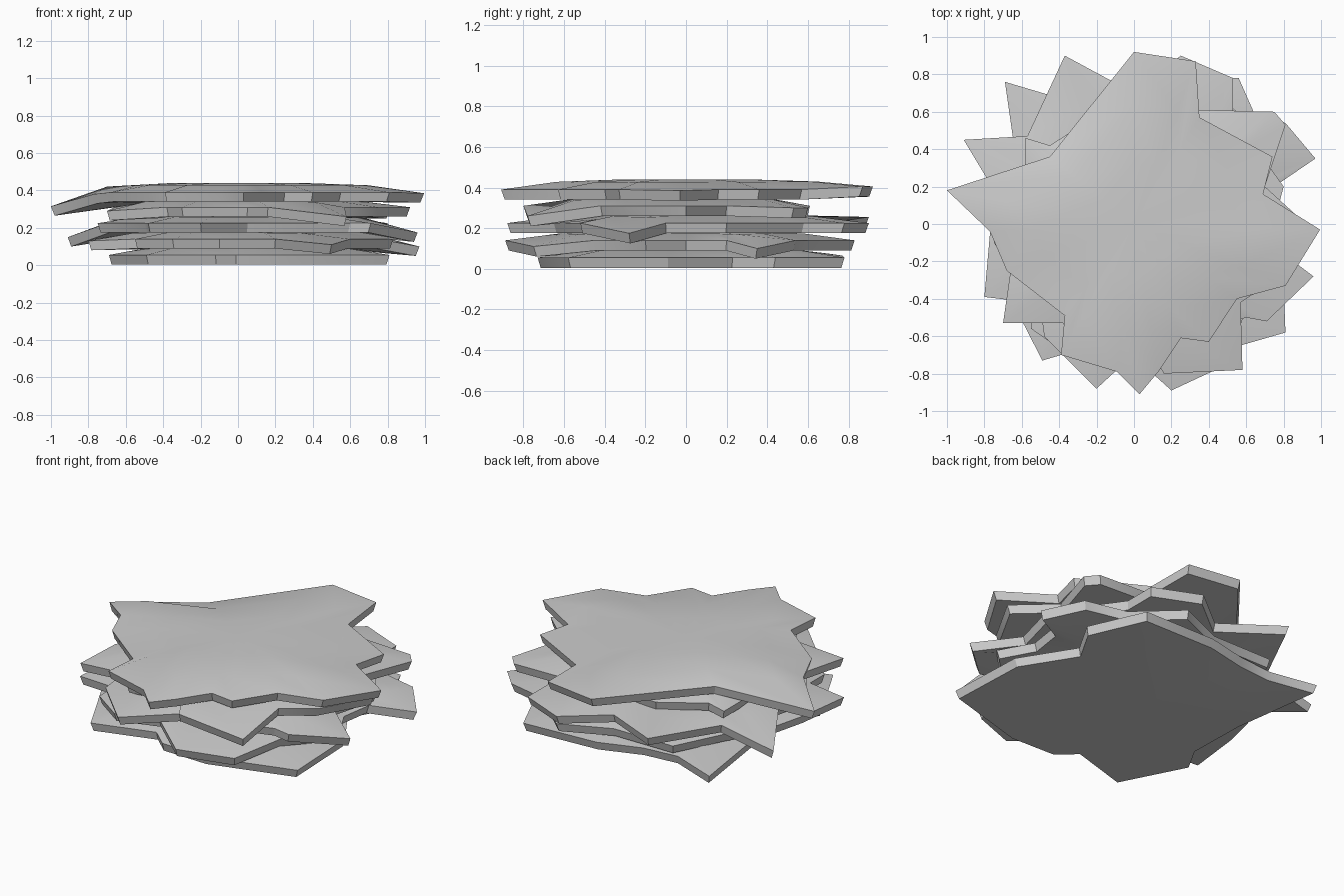
import bpy, bmesh

def slab(name, base, dome, outline, droop):
    """Jagged stone slab: slanted rim, gently domed top, chosen tips bent downwards."""
    bm = bmesh.new()
    # bottom rim, top rim, then inner rings of the dome: (scale, height, share of tip droop)
    profile = [(0.6, 0.0, 0.0), (0.98, 0.0, 1.0), (1.0, 0.05, 1.0),
               (0.7, dome * 0.88, 0.1), (0.35, dome, 0.0)]
    rings = []
    for s, h, d in profile:
        rings.append([bm.verts.new((x * s, y * s, base + h + d * droop.get(i, 0)))
                      for i, (x, y) in enumerate(outline)])
    n = len(outline)
    for a, b in zip(rings, rings[1:]):
        for i in range(n):
            j = (i + 1) % n
            bm.faces.new((a[i], a[j], b[j], b[i]))
    # close bottom and top with fans
    for ring, z in ((rings[0], base), (rings[-1], base + dome)):
        c = bm.verts.new((0, 0, z))
        for i in range(n):
            bm.faces.new((ring[i], ring[(i + 1) % n], c))
    bmesh.ops.recalc_face_normals(bm, faces=bm.faces)
    me = bpy.data.meshes.new(name)
    bm.to_mesh(me)
    bm.free()
    ob = bpy.data.objects.new(name, me)
    bpy.context.collection.objects.link(ob)
    bpy.context.view_layer.objects.active = ob
    ob.select_set(True)
    bpy.ops.object.shade_smooth_by_angle(angle=0.5)
    ob.select_set(False)

# lowest slab
slab("bottom_slab", 0.005, 0.1,
     [(.56, .78), (.71, .44), (.59, .23), (.79, -.09), (.81, -.58), (.29, -.73), (-.01, -.72),
      (-.12, -.62), (-.49, -.73), (-.69, -.34), (-.60, -.18), (-.61, .2), (-.69, .76),
      (-.42, .68), (-.2, .7), (.07, .77)], {13: .02, 14: .02, 15: .01})

# second slab
slab("lower_slab", 0.09, 0.095,
     [(.97, .35), (.75, .2), (.72, 0), (.83, -.2), (.6, -.45), (.5, -.75), (.2, -.89), (-.1, -.62),
      (-.35, -.7), (-.55, -.56), (-.55, -.42), (-.8, -.39), (-.77, -.05), (-.72, .15), (-.55, .4),
      (-.4, .7), (0, .7), (.3, .83), (.55, .6), (.81, .54)], {0: -.04, 5: -.03, 11: -.01})

# middle slab
slab("middle_slab", 0.175, 0.095,
     [(.96, -.28), (.71, -.52), (.6, -.5), (.3, -.6), (.05, -.65), (-.2, -.88), (-.48, -.6),
      (-.5, -.45), (-.75, -.1), (-.7, .1), (-.91, .45), (-.57, .47), (-.37, .9), (0, .7),
      (.25, .9), (.53, .78), (.53, .58), (.8, .2), (.72, -.1)], {0: -.05, 10: -.075, 12: .03})

# fourth slab
slab("upper_slab", 0.26, 0.095,
     [(.92, 0), (.75, -.3), (.57, -.42), (.58, -.78), (.16, -.8), (.05, -.62), (-.3, -.65),
      (-.38, -.53), (-.7, -.53), (-.66, -.25), (-.55, 0), (-.58, .3), (-.58, .46), (-.45, .42),
      (-.2, .58), (.1, .55), (.36, .61), (.75, .6), (.81, .53), (.7, .2)],
     {3: -.05, 8: -.02, 17: -.01, 18: -.01})

# top slab
slab("top_slab", 0.34, 0.1,
     [(0, .92), (.33, .87), (.35, .57), (.74, .36), (.69, .16), (.995, -.03), (.81, -.33), (.55, -.4),
      (.4, -.63), (.25, -.61), (.13, -.79), (.03, -.91), (-.09, -.79), (-.39, -.7), (-.37, -.49),
      (-.68, -.25), (-.77, -.04), (-1, .18), (-.45, .36)],
     {0: .015, 1: .015, 17: -.075, 5: -.005, 16: -.01})
